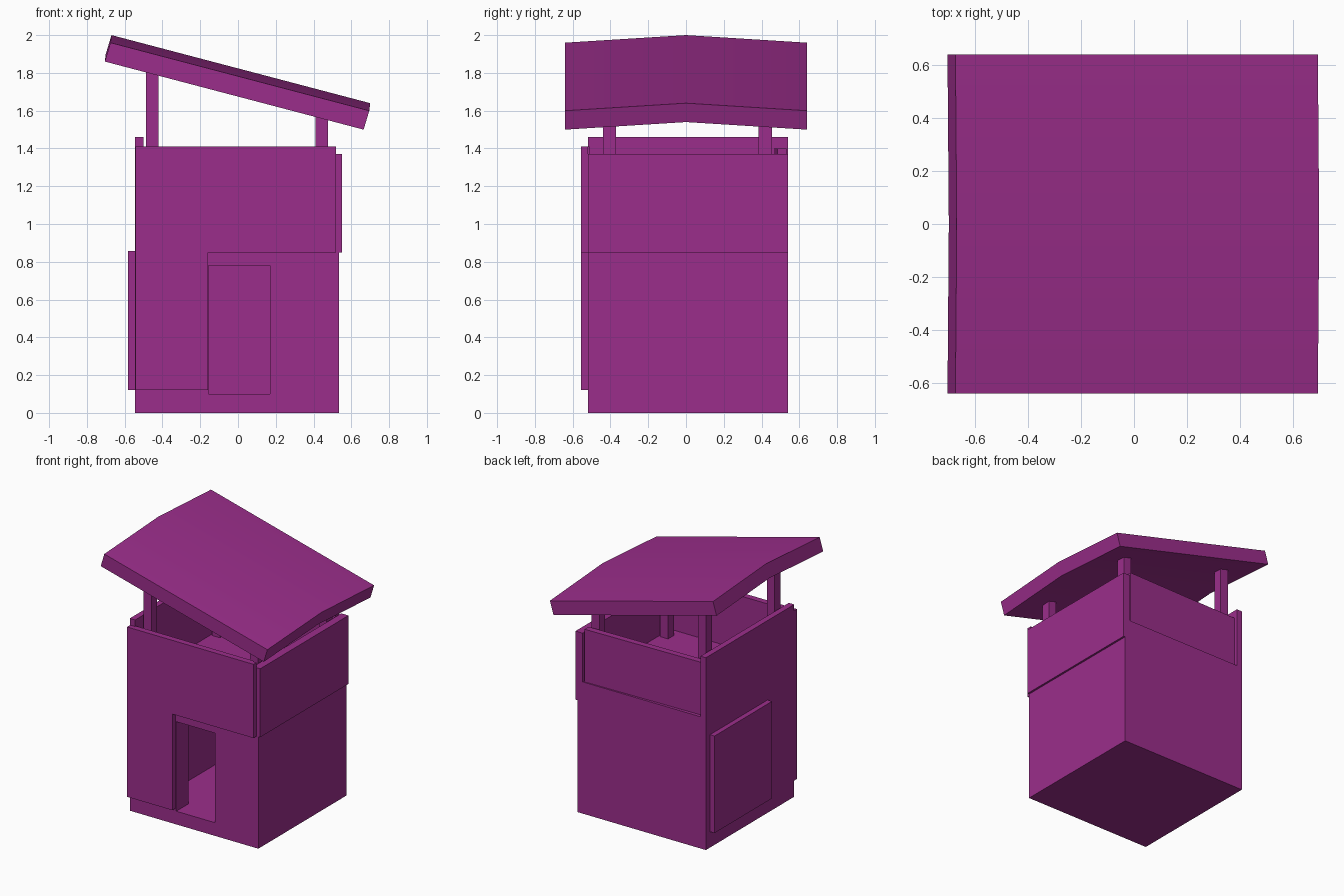
import bpy
import bmesh
from mathutils import Vector, Matrix

old = bpy.data.objects.get("Cube")
if old:
    bpy.data.objects.remove(old, do_unlink=True)

# Single painted colour
purple = bpy.data.materials.new("purple paint")
purple.use_nodes = True
colour = (0.33, 0.027, 0.26, 1)
purple.diffuse_color = colour
purple.node_tree.nodes["Principled BSDF"].inputs["Base Color"].default_value = colour


def finish(name, bm):
    bmesh.ops.recalc_face_normals(bm, faces=bm.faces[:])
    mesh = bpy.data.meshes.new(name)
    bm.to_mesh(mesh)
    bm.free()
    mesh.materials.append(purple)
    obj = bpy.data.objects.new(name, mesh)
    bpy.context.collection.objects.link(obj)
    return obj


def box(name, x, y, z):
    """Box from its (low, high) range on each axis."""
    bm = bmesh.new()
    size = Matrix.Diagonal((x[1] - x[0], y[1] - y[0], z[1] - z[0], 1))
    mid = Matrix.Translation([sum(r) / 2 for r in (x, y, z)])
    bmesh.ops.create_cube(bm, size=1, matrix=mid @ size)
    return finish(name, bm)


def select_only(obj):
    bpy.ops.object.select_all(action="DESELECT")
    obj.select_set(True)
    bpy.context.view_layer.objects.active = obj


def cut(obj, cutter):
    mod = obj.modifiers.new("cut", "BOOLEAN")
    mod.operation = "DIFFERENCE"
    mod.solver = "EXACT"
    mod.object = cutter
    select_only(obj)
    bpy.ops.object.modifier_apply(modifier=mod.name)
    bpy.data.objects.remove(cutter, do_unlink=True)


# Hollow tower body with a doorway at the front
LEFT, RIGHT, FRONT, BACK, DECK = -0.545, 0.535, -0.52, 0.54, 1.0
body = box("tower_body", (LEFT, RIGHT), (FRONT, BACK), (0, DECK))
cut(body, box("room_cutter", (-0.37, 0.37), (-0.37, 0.37), (0.1, 0.85)))
cut(body, box("door_cutter", (-0.155, 0.17), (-0.7, -0.3), (0.1, 0.78)))

# Parapet boards around the open deck
box("parapet_front", (LEFT + 0.003, 0.52), (-0.557, FRONT), (0.85, 1.41))
box("parapet_front_inner", (-0.5, 0.49), (FRONT, -0.51), (DECK, 1.41))
box("parapet_side_low", (RIGHT, 0.55), (FRONT, BACK), (0.85, 1.37))
box("parapet_side_low_inner", (0.49, RIGHT), (FRONT, BACK), (DECK, 1.37))
box("parapet_side_high", (LEFT, -0.5), (FRONT, BACK), (DECK, 1.46))
back = box("parapet_back", (-0.5, 0.49), (0.475, 0.523), (DECK, 1.4))
back.data.transform(Matrix.Rotation(0.02, 4, "Z"))

# Cladding boards on the lower walls
box("cladding_front", (LEFT + 0.003, -0.16), (-0.557, FRONT), (0.12, 0.85))
box("cladding_side", (-0.583, LEFT), (-0.2, 0.49), (0.12, 0.857))

# Four posts, cut off inside the sloping roof
SLOPE = -0.263
for side, x in (("right", -0.453), ("left", 0.443)):
    for end, y in (("front", -0.405), ("back", 0.42)):
        top = 1.9 + SLOPE * (x + 0.705)
        box(f"post_{end}_{side}", (x - 0.033, x + 0.033),
            (y - 0.035, y + 0.035), (DECK, top))

# Slab roof: a slightly bent cross-section swept down the slope
bm = bmesh.new()
section = [(-0.675, -0.64, 1.96), (-0.67, 0, 2.0), (-0.675, 0.64, 1.96),
           (-0.705, 0.64, 1.86), (-0.70, 0, 1.9), (-0.705, -0.64, 1.86)]
verts = [bm.verts.new(p) for p in section]
# Two quads share the middle edge
faces = [bm.faces.new([verts[i] for i in ids])
         for ids in ((0, 1, 4, 5), (1, 2, 3, 4))]
swept = bmesh.ops.extrude_face_region(bm, geom=faces, use_keep_orig=True)
moved = [g for g in swept["geom"] if isinstance(g, bmesh.types.BMVert)]
bmesh.ops.translate(bm, verts=moved, vec=Vector((1.37, 0, 1.37 * SLOPE)))
# Remove any inner partition left by the sweep
inner = [f for f in bm.faces
         if len(f.verts) == 4 and all(abs(v.co.y) < 0.001 for v in f.verts)]
bmesh.ops.delete(bm, geom=inner, context="FACES_ONLY")
roof = finish("roof", bm)
select_only(roof)
bpy.ops.object.shade_smooth_by_angle(angle=0.5)
